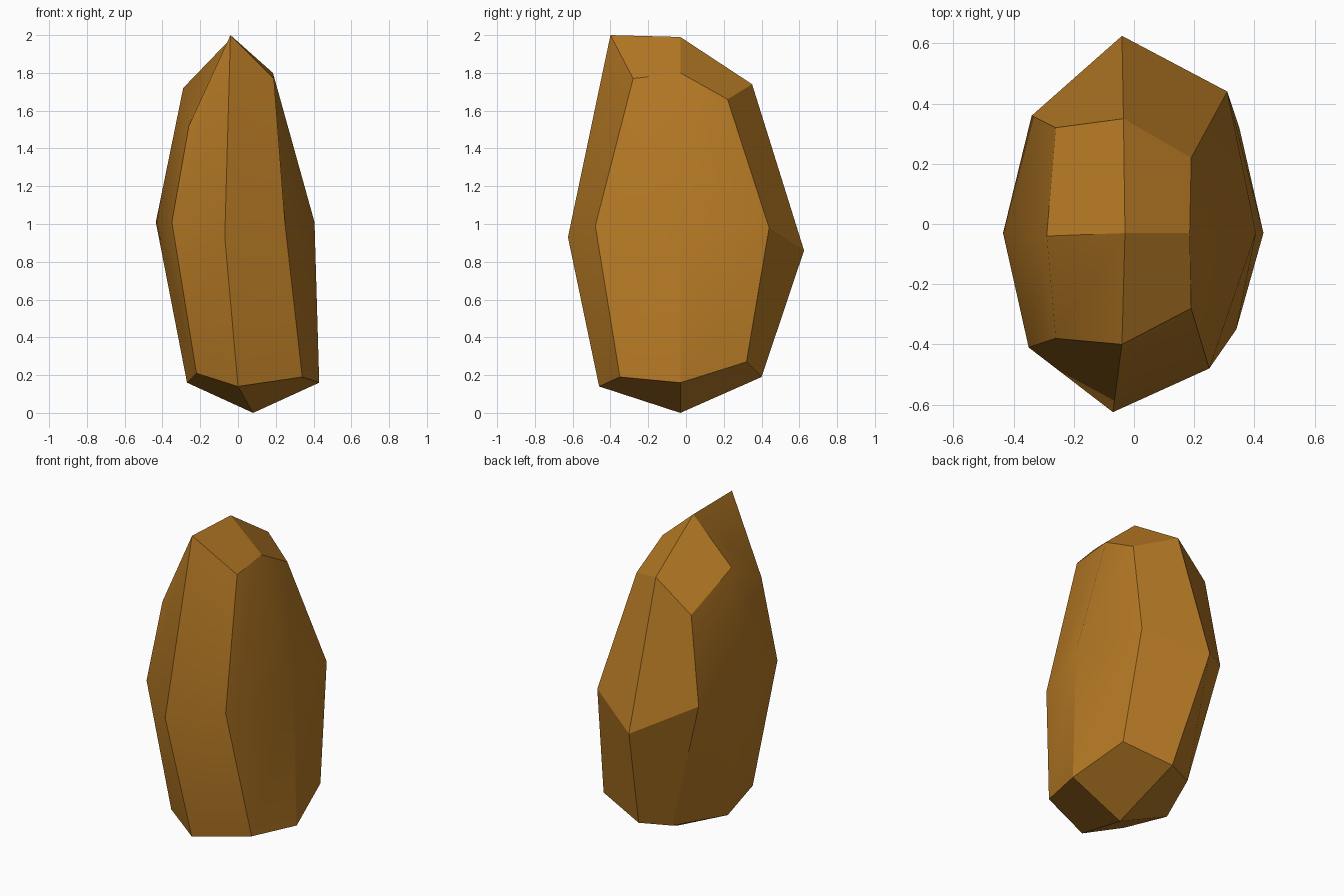
import bpy, bmesh, math

if "Cube" in bpy.data.objects:
    bpy.data.objects.remove(bpy.data.objects["Cube"])

# Rock: a cube divided 2x2 per side, pushed into an irregular tall boulder.
# Each level lists three rows (front, middle, back) of points from left to right.
LEVELS = [
    [[(-.22, -.35, .21), (0, -.46, .14), (.34, -.35, .19)],
     [(-.27, -.03, .16), (.08, -.03, 0), (.43, -.03, .16)],
     [(-.13, .32, .19), (.05, .40, .19), (.35, .32, .27)]],
    [[(-.35, -.41, 1.01), (-.07, -.625, .93), (.25, -.48, .99)],
     [(-.435, -.03, 1.01), None, (.405, -.03, 1.01)],
     [(-.34, .36, 1.01), (-.04, .625, .86), (.31, .44, .98)]],
    [[(-.26, -.38, 1.52), (-.04, -.40, 2.0), (.19, -.28, 1.77)],
     [(-.29, -.04, 1.72), (-.03, -.03, 1.99), (.185, -.03, 1.80)],
     [(-.26, .32, 1.55), (-.035, .35, 1.74), (.19, .22, 1.66)]],
]

bm = bmesh.new()
grid = {(i, j, k): bm.verts.new(p)
        for k, level in enumerate(LEVELS)
        for j, row in enumerate(level)
        for i, p in enumerate(row) if p}

# Four quads on each of the six sides
for axis in range(3):
    for side in (0, 2):
        for a in (0, 1):
            for b in (0, 1):
                quad = []
                for da, db in ((0, 0), (1, 0), (1, 1), (0, 1)):
                    key = [a + da, b + db]
                    key.insert(axis, side)
                    quad.append(grid[tuple(key)])
                bm.faces.new(quad)
bmesh.ops.recalc_face_normals(bm, faces=bm.faces)

mesh = bpy.data.meshes.new("rock")
bm.to_mesh(mesh)
bm.free()
rock = bpy.data.objects.new("rock", mesh)
bpy.context.collection.objects.link(rock)

# Single ochre stone colour
stone = bpy.data.materials.new("ochre_stone")
stone.diffuse_color = (0.46, 0.19, 0.018, 1)
stone.use_nodes = True
stone.node_tree.nodes["Principled BSDF"].inputs["Base Color"].default_value = stone.diffuse_color
mesh.materials.append(stone)

# Soft shading over the gentle ridges, crisp on the steep ones
bpy.context.view_layer.objects.active = rock
rock.select_set(True)
bpy.ops.object.shade_smooth_by_angle(angle=math.radians(25))
